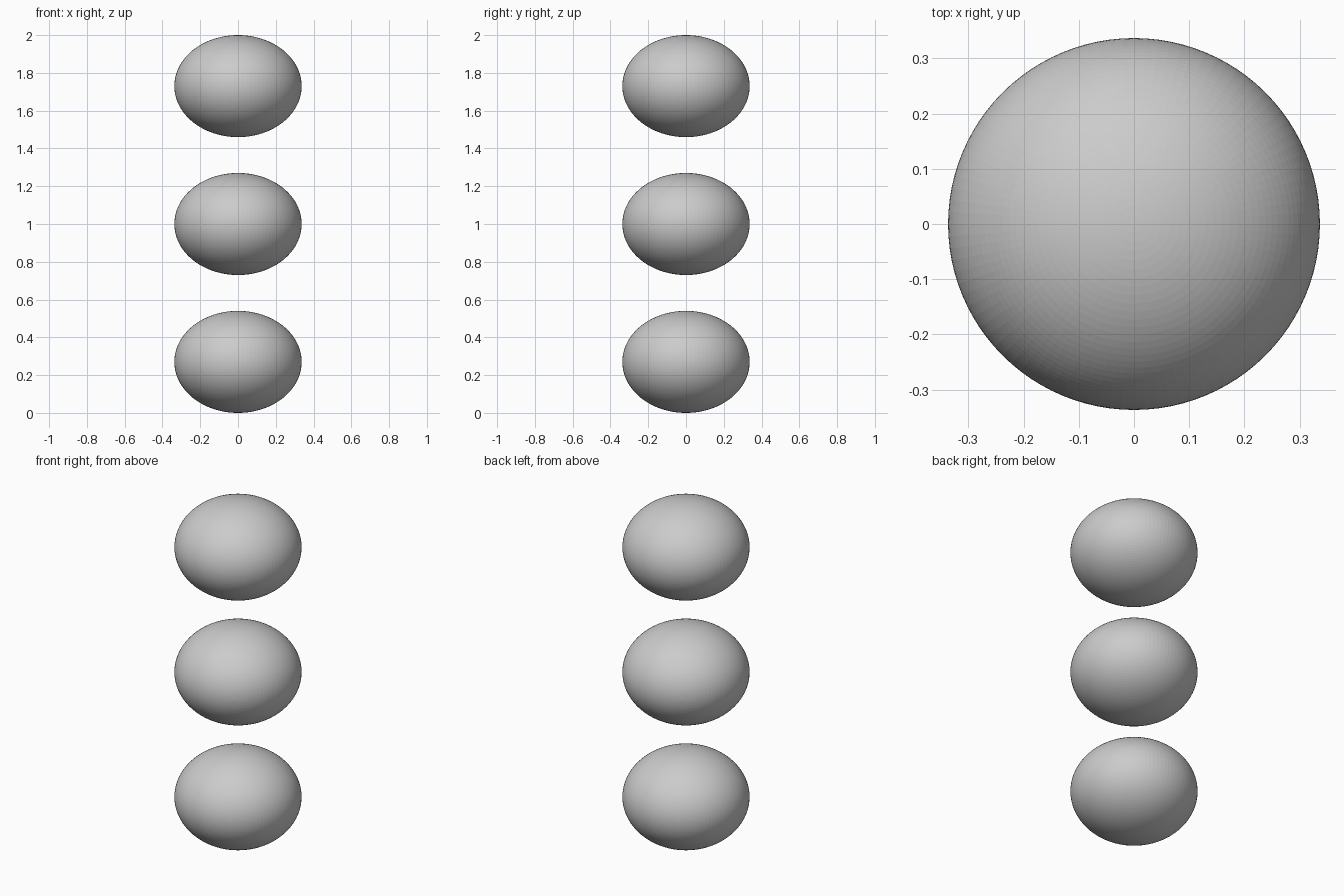
import bpy

if "Cube" in bpy.data.objects:
    bpy.data.objects.remove(bpy.data.objects["Cube"])

RADIUS = 0.337       # horizontal radius
HALF_HEIGHT = 0.27   # vertical radius


def ellipsoid(name, z):
    bpy.ops.mesh.primitive_uv_sphere_add(segments=96, ring_count=64, radius=1, location=(0, 0, z))
    ob = bpy.context.object
    ob.name = name
    ob.scale = (RADIUS, RADIUS, HALF_HEIGHT)
    bpy.ops.object.transform_apply(location=False, rotation=False, scale=True)
    return ob


# Three identical flattened balls in a vertical column
for name, z in (("lower_ball", HALF_HEIGHT), ("middle_ball", 1.0), ("upper_ball", 2 - HALF_HEIGHT)):
    ellipsoid(name, z)
